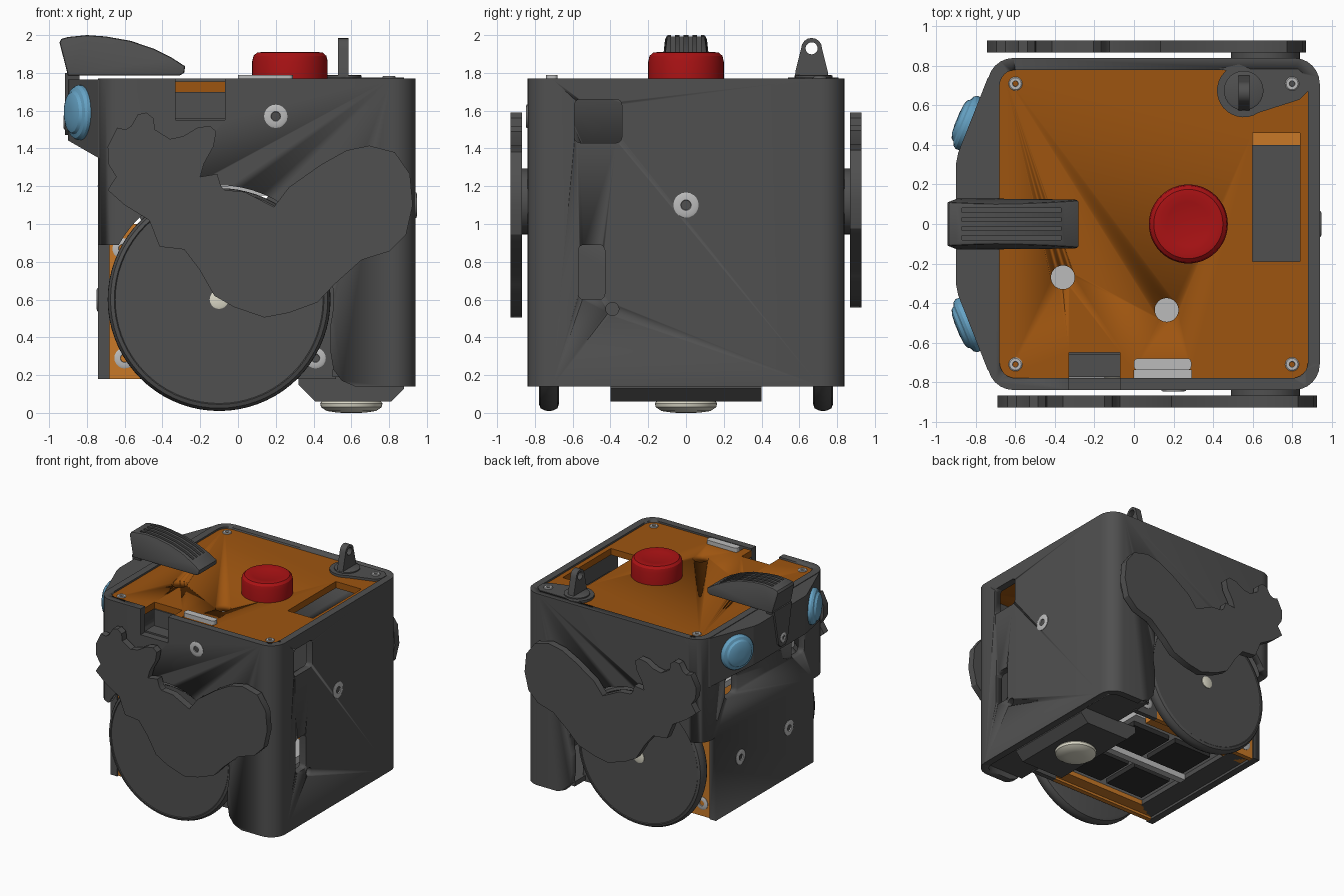
import bpy, bmesh, math
from mathutils import Vector

if bpy.data.objects.get("Cube"):
    bpy.data.objects.remove(bpy.data.objects["Cube"])


def material(name, r, g, b):
    m = bpy.data.materials.new(name)
    m.use_nodes = True
    m.diffuse_color = (r, g, b, 1)
    node = next(n for n in m.node_tree.nodes if n.type == 'BSDF_PRINCIPLED')
    node.inputs["Base Color"].default_value = (r, g, b, 1)
    return m


GREY = material("dark_grey", .08, .08, .08)
BLACK = material("near_black", .03, .03, .03)
AMBER = material("dark_orange", .34, .09, .005)
ORANGE = material("bright_orange", .58, .19, .02)
RED = material("button_red", .4, .006, .007)
BLUE = material("eye_blue", .13, .36, .55)
STEEL = material("light_grey", .5, .5, .5)
IVORY = material("ivory", .72, .7, .58)


def finish(name, bm, mat, smooth=True):
    bmesh.ops.recalc_face_normals(bm, faces=bm.faces[:])
    me = bpy.data.meshes.new(name)
    bm.to_mesh(me)
    bm.free()
    ob = bpy.data.objects.new(name, me)
    bpy.context.collection.objects.link(ob)
    me.materials.append(mat)
    if smooth:
        bpy.ops.object.select_all(action='DESELECT')
        ob.select_set(True)
        bpy.context.view_layer.objects.active = ob
        bpy.ops.object.shade_smooth_by_angle(angle=math.radians(32))
    return ob


def prism(name, pts, axis, a, b, mat=GREY, bevel=0, smooth=True):
    """Extrude a flat outline along an axis from a to b."""
    place = {'x': lambda u, v, t: (t, u, v), 'y': lambda u, v, t: (u, t, v),
             'z': lambda u, v, t: (u, v, t)}[axis]
    bm = bmesh.new()
    lo = [bm.verts.new(place(u, v, a)) for u, v in pts]
    hi = [bm.verts.new(place(u, v, b)) for u, v in pts]
    caps = [bm.faces.new(lo), bm.faces.new(hi)]
    for i in range(len(pts)):
        j = (i + 1) % len(pts)
        bm.faces.new((lo[i], lo[j], hi[j], hi[i]))
    if bevel:
        bmesh.ops.recalc_face_normals(bm, faces=bm.faces[:])
        edges = {e for f in caps for e in f.edges}
        bmesh.ops.bevel(bm, geom=list(edges), offset=bevel, segments=2, profile=.5, affect='EDGES')
    return finish(name, bm, mat, smooth)


def rrect(x0, x1, y0, y1, r=0, seg=6):
    """Rounded rectangle outline."""
    if not r:
        return [(x0, y0), (x1, y0), (x1, y1), (x0, y1)]
    out = []
    corners = [(x1 - r, y1 - r), (x0 + r, y1 - r), (x0 + r, y0 + r), (x1 - r, y0 + r)]
    for k, (cx, cy) in enumerate(corners):
        for i in range(seg + 1):
            t = (k + i / seg) * math.pi / 2
            out.append((cx + r * math.cos(t), cy + r * math.sin(t)))
    return out


def circle(cx, cy, r, n=32):
    return [(cx + r * math.cos(2 * math.pi * i / n), cy + r * math.sin(2 * math.pi * i / n)) for i in range(n)]


def box(name, x, y, z, mat=GREY):
    return prism(name, rrect(*x, *y), 'z', *z, mat, smooth=False)


def lathe(name, profile, loc, direction, mat, n=40):
    """Turn a (radius, height) profile around a direction."""
    bm = bmesh.new()
    q = Vector(direction).to_track_quat('Z', 'Y')
    rings = [[bm.verts.new(q @ Vector((x, y, h)) + Vector(loc)) for x, y in circle(0, 0, r, n)]
             for r, h in profile]
    for r0, r1 in zip(rings, rings[1:]):
        for i in range(n):
            bm.faces.new((r0[i], r0[(i + 1) % n], r1[(i + 1) % n], r1[i]))
    bm.faces.new(rings[0])
    bm.faces.new(rings[-1])
    return finish(name, bm, mat)


def cut(ob, cutters):
    """Subtract cutters, bake the result and delete the cutters."""
    for c in cutters:
        m = ob.modifiers.new("cut", 'BOOLEAN')
        m.object, m.operation, m.solver = c, 'DIFFERENCE', 'EXACT'
    dg = bpy.context.evaluated_depsgraph_get()
    me = bpy.data.meshes.new_from_object(ob.evaluated_get(dg))
    ob.modifiers.clear()
    ob.data = me
    for c in cutters:
        bpy.data.objects.remove(c)


def screw(loc, direction, r=.062):
    lathe("screw", [(r, -.03), (r, .003), (r * .85, .007), (r * .42, .007), (r * .36, -.008)],
          loc, direction, STEEL, 20)


# Outer shell with wheel arches and wall openings
shell = prism("shell", rrect(-.74, .94, -.84, .84, .13), 'z', .14, 1.77)
arch = [(-1, 0), (.62, 0), (.62, .14), (.55, .17), (.505, .23), (.49, .32), (.49, .89), (-1, .89)]
cutters = [prism("cut", rrect(-.68, .88, -.78, .78, .08), 'z', 0, 2),
           box("cut", (-1, .48), (-1, 1), (0, .18)),
           box("cut", (-.33, -.07), (-1, -.7), (1.55, 2)),
           prism("cut", rrect(-.59, -.34, 1.43, 1.66, .03), 'x', .8, 1),
           prism("cut", rrect(-.57, -.43, .6, .89, .03), 'x', .8, 1),
           prism("cut", circle(-.39, .55, .035, 16), 'x', .8, 1)]
for s in (-1, 1):
    cutters += [prism("cut", arch, 'y', s * .655, s),
                prism("cut", circle(-.1, .6, .605, 64), 'y', s * .66, s),
                prism("cut", rrect(s * .45 - .085, s * .45 + .085, 1.16, 1.34, .04), 'x', -1, -.6)]
cut(shell, cutters)

# Top plate
plate = prism("top_plate", rrect(-.68, .88, -.78, .785, .07), 'z', 1.70, 1.755, AMBER)
cut(plate, [box("cut", (.6, .84), (-.19, .46), (1.6, 1.9)),
            box("cut", (-.33, -.07), (-1, -.65), (1.6, 1.9)),
            box("cut", (0, .29), (-.81, -.74), (1.6, 1.9)),
            prism("cut", circle(-.36, -.27, .06), 'z', 1.6, 1.9),
            prism("cut", circle(.165, -.435, .06), 'z', 1.6, 1.9)])
for x in (-.6, .8):
    for y in (-.71, .71):
        screw((x, y, 1.757), (0, 0, 1), .035)
prism("switch_bar", rrect(0, .29, -.74, -.68, .02), 'z', 1.7, 1.79, STEEL)
box("switch_base", (0, .29), (-.8, -.74), (1.66, 1.71), STEEL)

# Internal parts seen through the openings
box("socket_block", (-.33, -.07), (-.775, -.6), (1.4, 1.56))
box("socket_back", (-.33, -.07), (-.66, -.6), (1.56, 1.7))
box("battery_pack", (.58, .86), (-.2, .4), (1.1, 1.55))
box("circuit_board", (-.6, .5), (-.6, .6), (1.15, 1.2), STEEL)
box("inner_shelf", (.5, .85), (.4, .6), (1.4, 1.45), ORANGE)

# Push button
lathe("button", [(.2, 1.74), (.2, 1.86), (.193, 1.89), (.175, 1.907), (.15, 1.91), (.11, 1.903), (.05, 1.895)],
      (.275, 0, 0), (0, 0, 1), RED, 48)

# Lanyard lug on its teardrop base
base = [(.555 + .135 * math.cos(t), .675 + .135 * math.sin(t))
        for t in [math.radians(100 + i * 12) for i in range(18)]]
prism("lug_base", base + [(.84, .63), (.88, .67), (.88, .74), (.83, .785), (.43, .785)], 'z', 1.74, 1.775, smooth=False)
lathe("lug_collar", [(.1, 1.77), (.1, 1.785), (.09, 1.79)], (.555, .675, 0), (0, 0, 1), GREY)
tip = [(.665 + .055 * math.cos(t), 1.93 + .055 * math.sin(t)) for t in [i * math.pi / 8 for i in range(9)]]
lug = prism("lug_ring", [(.575, 1.77), (.755, 1.77), (.75, 1.81)] + tip + [(.58, 1.81)], 'x', .53, .585)
cut(lug, [prism("cut", circle(.665, 1.93, .032, 20), 'x', .4, .7)])
screw((.8, .71, 1.777), (0, 0, 1), .035)

# Face visor, sloped underneath
visor = prism("visor", [(-.7, .78), (-.74, .74), (-.89, .36), (-.9, .31), (-.9, -.31), (-.89, -.36),
                        (-.74, -.74), (-.7, -.78)], 'z', 1.3, 1.765, smooth=False)
cut(visor, [prism("cut", [(-1, 1.2), (-.6, 1.2), (-.6, 1.27), (-1, 1.5)], 'y', -1, 1)])

# Eyes
for s in (-1, 1):
    lathe("eye", [(.145, -.03), (.145, .025), (.135, .04), (.115, .048), (.105, .062), (.08, .072), (.03, .076)],
          (-.825, s * .505, 1.59), (-.92, s * .38, 0), BLUE)

# Crest with grooves, and its foot on the visor
crest = prism("crest", [(-.945, 1.96), (-.9, 1.785), (-.31, 1.785), (-.285, 1.8), (-.28, 1.835), (-.35, 1.88),
                        (-.45, 1.93), (-.57, 1.97), (-.7, 1.993), (-.8, 2), (-.9, 1.99), (-.935, 1.98)],
              'y', -.125, .125, bevel=.012)
for v in crest.data.vertices:
    v.co.y *= 1 - .9 * max(0, v.co.z - 1.79) + .25 * max(0, -.7 - v.co.x)
cut(crest, [box("cut", (-.87, -.37), (y - .011, y + .011), (1.87, 2.1)) for y in (-.069, -.023, .023, .069)])
prism("crest_foot", [(-.12, 1.8), (-.06, 1.5), (-.03, 1.47), (.03, 1.47), (.06, 1.5), (.12, 1.8)],
      'x', -.915, -.84, smooth=False)
screw((-.916, 0, 1.54), (-1, 0, 0), .04)

# Wall screws
screw((.2, -.841, 1.57), (0, -1, 0))
screw((.941, 0, 1.1), (1, 0, 0), .067)
for s in (-1, 1):
    screw((-.741, s * .325, .6), (-1, 0, 0))

# Arm outline: hand, forearm, elbow, upper arm and shoulder
arm = [(-.69, 1.41), (-.64, 1.51), (-.595, 1.5), (-.565, 1.52), (-.53, 1.58), (-.485, 1.59), (-.447, 1.56),
       (-.44, 1.5), (-.36, 1.45), (-.29, 1.465), (-.215, 1.51), (-.15, 1.52), (-.115, 1.49), (-.13, 1.41),
       (-.18, 1.32), (-.2, 1.25), (-.11, 1.265), (-.09, 1.2), (-.07, 1.18), (.035, 1.17), (.19, 1.09),
       (.27, 1.195), (.44, 1.315), (.575, 1.39), (.695, 1.415), (.83, 1.38), (.91, 1.265), (.925, 1.1),
       (.89, .945), (.8, .855), (.655, .81), (.51, .68), (.42, .585), (.27, .53), (.14, .505), (-.02, .56),
       (-.125, .62), (-.205, .76), (-.285, .865), (-.415, .88), (-.47, 1.02), (-.6, 1.1), (-.69, 1.18),
       (-.645, 1.25), (-.685, 1.315)]

# Wheels, arms and chassis sides, mirrored
for s in (-1, 1):
    shift, squash = (0, 1) if s < 0 else (-.055, .95)
    prism("arm", [(x + shift, 1.59 - (1.59 - z) * squash) for x, z in arm], 'y', s * .868, s * .928)
    lathe("shoulder", [(.175, -.02), (.175, .03)], (.665, s * .84, 1.12), (0, s, 0), GREY)
    lathe("wheel", [(.55, -.053), (.575, -.045), (.588, -.02), (.59, 0), (.588, .02), (.575, .045),
                    (.555, .053), (.55, .048)], (-.1, s * .725, .6), (0, s, 0), GREY, 72)
    lathe("axle_cap", [(.05, 0), (.05, .054), (.04, .058)], (-.1, s * .725, .6), (0, s, 0), IVORY, 20)
    box("chassis_side", (-.68, .3), sorted((s * .6, s * .64)), (.18, 1.0), ORANGE)
    box("chassis_rear_side", (.3, .52), sorted((s * .6, s * .64)), (.18, 1.0))
    for x, z in ((-.6, .29), (.41, .29), (-.61, .87)):
        screw((x, s * .641, z), (0, s, 0), .055)

# Underside: battery tray, cells and rear floor
box("battery_tray", (-.5, .4), (-.5, .5), (.24, .3), STEEL)
box("front_floor", (-.68, -.5), (-.6, .6), (.2, .26))
for s in (-1, 1):
    box("tray_edge", (-.68, .3), sorted((s * .5, s * .6)), (.2, .28), ORANGE)
    for x in (-.25, .17):
        box("cell", (x - .18, x + .18), sorted((s * .08, s * .42)), (.2, .25), BLACK)
box("tray_divider", (-.5, .4), (-.03, .03), (.19, .25), STEEL)
box("rear_floor", (.5, .88), (-.78, .78), (.19, .23))

# Caster and mount
prism("caster_mount", [(.32, .2), (.32, .15), (.41, .06), (.81, .06), (.88, .13), (.88, .2)],
      'y', -.4, .4, smooth=False)
lathe("caster", [(.15, .07), (.165, .05), (.16, .03), (.13, .01), (.07, .001), (.02, 0)],
      (.6, 0, 0), (0, 0, 1), IVORY)
